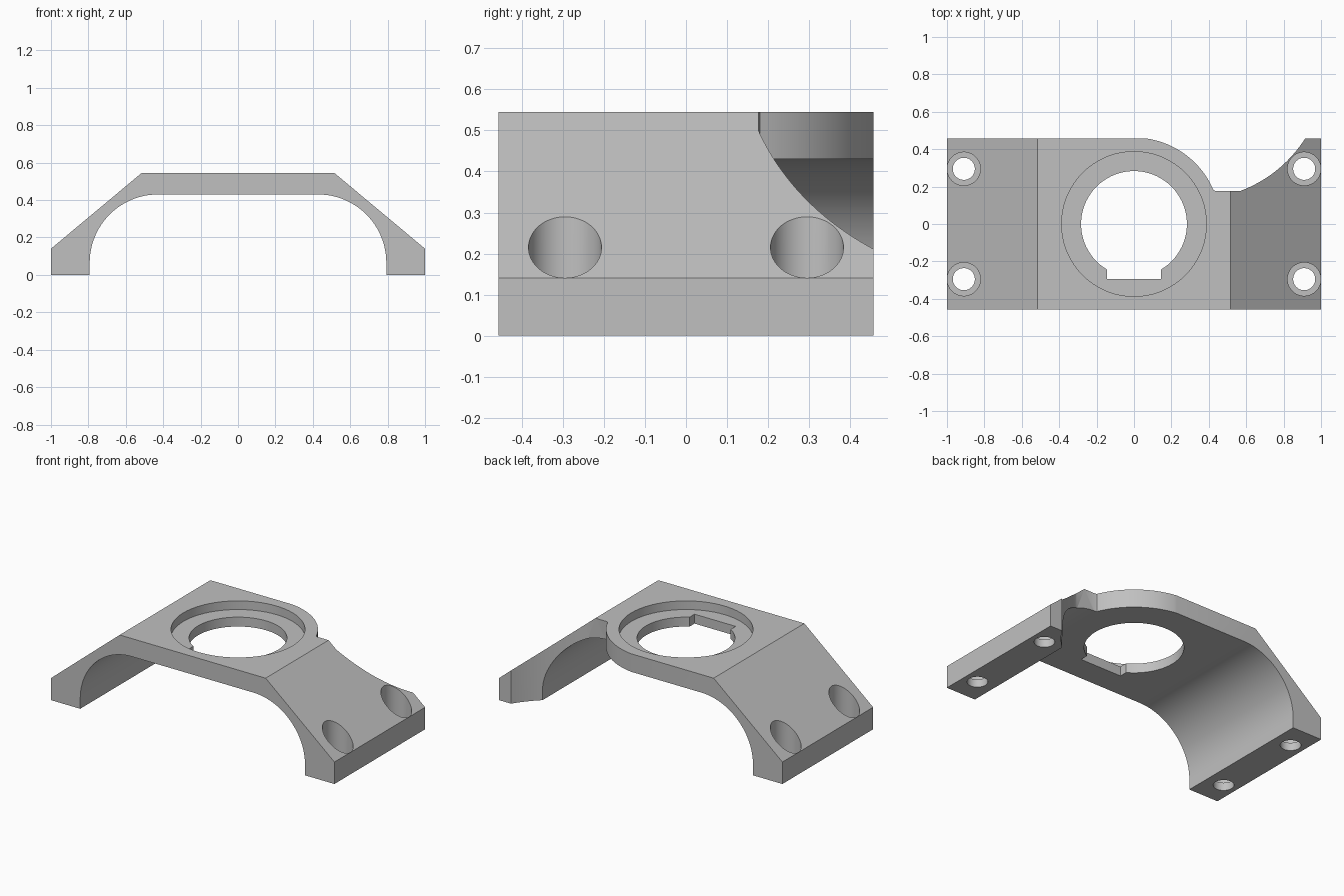
import bpy, bmesh, math
from mathutils import Vector

cube = bpy.data.objects.get("Cube")
if cube:
    bpy.data.objects.remove(cube, do_unlink=True)

grey = bpy.data.materials.new("plain grey")
grey.use_nodes = True
colour = (0.53, 0.53, 0.53, 1)
grey.diffuse_color = colour
grey.node_tree.nodes["Principled BSDF"].inputs["Base Color"].default_value = colour


def arc(cx, cy, r, start, end, steps):
    """Points along an arc, angles in degrees."""
    angles = [math.radians(start + (end - start) * i / steps) for i in range(steps + 1)]
    return [(cx + r * math.cos(a), cy + r * math.sin(a)) for a in angles]


def prism(name, points, low, high, axis="z"):
    """Extrude a closed outline along z or y."""
    place = (lambda u, v, w: (u, v, w)) if axis == "z" else (lambda u, v, w: (u, w, v))
    bm = bmesh.new()
    face = bm.faces.new([bm.verts.new(place(u, v, low)) for u, v in points])
    top = bmesh.ops.extrude_face_region(bm, geom=[face])["geom"]
    shift = Vector(place(0, 0, high - low))
    bmesh.ops.translate(bm, vec=shift, verts=[g for g in top if isinstance(g, bmesh.types.BMVert)])
    bmesh.ops.recalc_face_normals(bm, faces=bm.faces)
    mesh = bpy.data.meshes.new(name)
    bm.to_mesh(mesh)
    bm.free()
    mesh.materials.append(grey)
    obj = bpy.data.objects.new(name, mesh)
    bpy.context.collection.objects.link(obj)
    return obj


def cylinder(name, x, y, r, low, high):
    return prism(name, arc(x, y, r, 0, 360, 72)[:-1], low, high)


# Bridge body: sloped shoulders outside, rounded arch underneath
TOP, HALF = 0.545, 0.457
right_half = [(0.515, TOP), (1, 0.14), (1, 0), (0.793, 0)]
right_half += arc(0.428, 0.065, 0.365, 0, 90, 24)
left_half = [(-x, z) for x, z in reversed(right_half)]
bracket = prism("bracket", right_half + left_half, -HALF, HALF, "y")

# Corner relief: round lobe beside the bore, short step, then a concave scoop
lobe = arc(0, 0, 0.462, 82, 23, 24)
start, end = Vector((0.57, 0.177)), Vector((0.915, HALF))
chord = end - start
side = Vector((chord.y, -chord.x)).normalized() * 0.036
scoop = []
for i in range(25):
    t = i / 24
    scoop.append(tuple(start + chord * t + side * 4 * t * (1 - t)))
relief = lobe + [(0.435, 0.177)] + scoop + [(0.97, 0.52), (0.97, 0.7), (0.064, 0.7)]
cutters = [prism("corner_relief", relief, -0.1, 0.7)]

# Main bore with its recessed seat and keyway
cutters += [
    cylinder("main_bore", 0, 0, 0.283, 0.3, 0.7),
    cylinder("bore_seat", 0, 0, 0.387, TOP - 0.055, 0.7),
    prism("keyway", [(-0.145, -0.293), (0.145, -0.293), (0.145, 0), (-0.145, 0)], 0.32, 0.68),
]

# Bolt holes and counterbores in the feet
for sx in (-1, 1):
    for sy in (-1, 1):
        cutters.append(cylinder("bolt_hole", sx * 0.91, sy * 0.295, 0.059, -0.1, 0.6))
        cutters.append(cylinder("bolt_recess", sx * 0.91, sy * 0.295, 0.089, 0.05, 0.7))

bpy.context.view_layer.objects.active = bracket
for cutter in cutters:
    cutter.hide_render = True
    mod = bracket.modifiers.new(cutter.name, "BOOLEAN")
    mod.operation = "DIFFERENCE"
    mod.solver = "EXACT"
    mod.object = cutter
    bpy.ops.object.modifier_apply(modifier=mod.name)
    bpy.data.objects.remove(cutter, do_unlink=True)

bpy.ops.object.select_all(action="DESELECT")
bracket.select_set(True)
bpy.ops.object.shade_smooth_by_angle(angle=math.radians(25))
